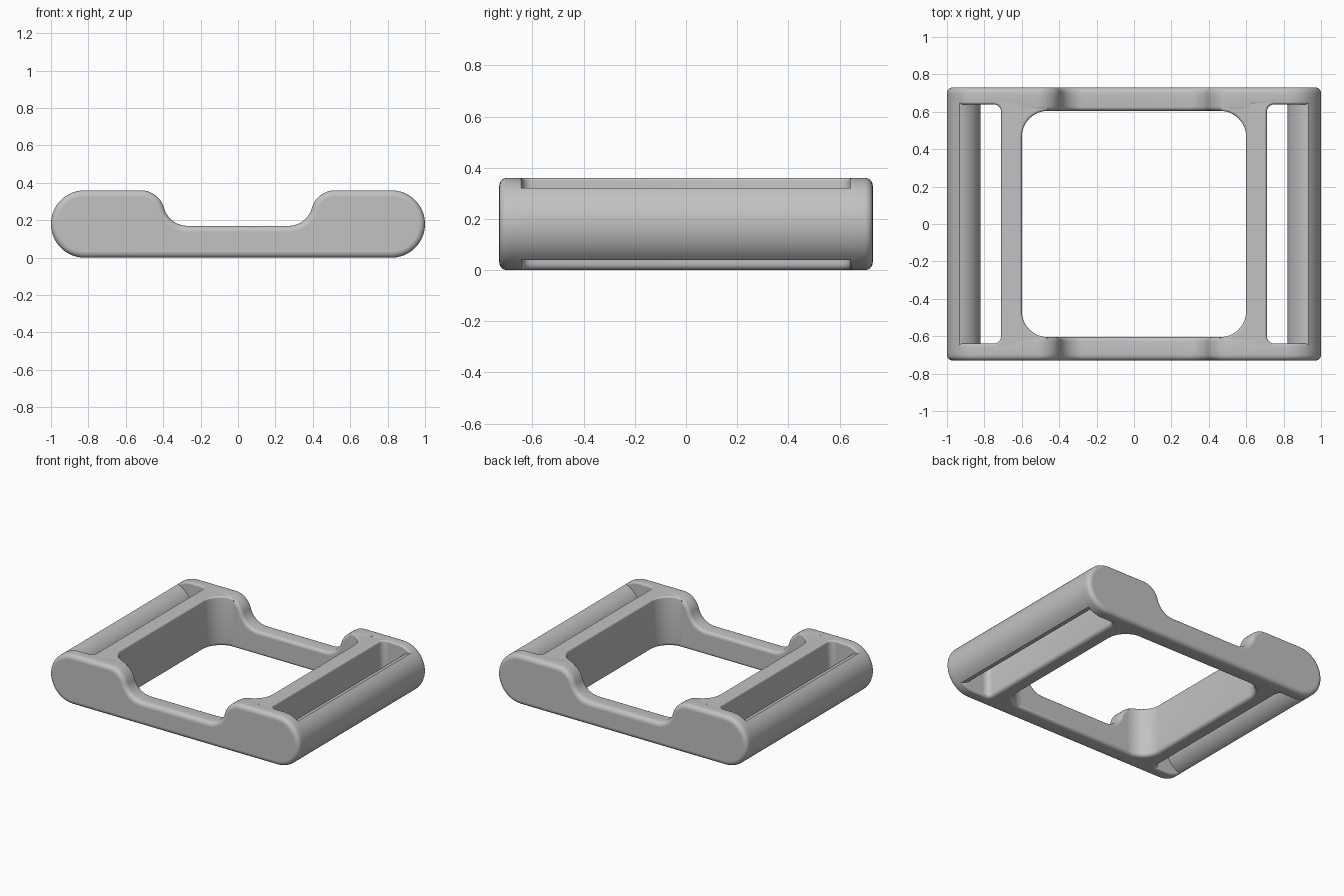
import bpy, bmesh, math
from mathutils import Vector

if "Cube" in bpy.data.objects:
    bpy.data.objects.remove(bpy.data.objects["Cube"])

grey = bpy.data.materials.new("light_grey")
grey.diffuse_color = (0.54, 0.54, 0.54, 1)
grey.use_nodes = True
grey.node_tree.nodes["Principled BSDF"].inputs["Base Color"].default_value = grey.diffuse_color


def arc(cx, cy, r, a0, a1, n):
    return [(cx + r * math.cos(math.radians(a0 + (a1 - a0) * i / n)),
             cy + r * math.sin(math.radians(a0 + (a1 - a0) * i / n))) for i in range(n + 1)]


def inset(pts, d):
    """Move a counter-clockwise outline inward by d."""
    out = []
    for i, p in enumerate(pts):
        a, p, b = Vector(pts[i - 1]), Vector(p), Vector(pts[(i + 1) % len(pts)])
        e1, e2 = (p - a).normalized(), (b - p).normalized()
        n1, n2 = Vector((-e1.y, e1.x)), Vector((-e2.y, e2.x))
        out.append(p + (n1 + n2) * (d / max(1 + n1.dot(n2), 0.3)))
    return out


def fillet_layers(lo, hi, r_lo, r_hi, n=5):
    """(level, inset) pairs of an extrusion with rounded rims."""
    layers = []
    for i in range(n + 1 if r_lo else 1):
        a = math.pi / 2 * (i / n if r_lo else 1)
        layers.append((lo + r_lo * (1 - math.cos(a)), r_lo * (1 - math.sin(a))))
    for i in range(n + 1 if r_hi else 1):
        a = math.pi / 2 * (1 - i / n if r_hi else 1)
        layers.append((hi - r_hi * (1 - math.cos(a)), r_hi * (1 - math.sin(a))))
    return layers


def loft(name, pts, layers, place):
    bm = bmesh.new()
    rings = [[bm.verts.new(place(p[0], p[1], lev)) for p in inset(pts, d)] for lev, d in layers]
    n = len(pts)
    for r0, r1 in zip(rings, rings[1:]):
        for i in range(n):
            j = (i + 1) % n
            bm.faces.new((r0[i], r0[j], r1[j], r1[i])).smooth = True
    bm.faces.new(rings[0])
    bm.faces.new(rings[-1])
    bmesh.ops.recalc_face_normals(bm, faces=bm.faces)
    for e in bm.edges:
        e.smooth = e.calc_face_angle(0) < math.radians(35)
    mesh = bpy.data.meshes.new(name)
    bm.to_mesh(mesh)
    bm.free()
    mesh.materials.append(grey)
    bpy.context.collection.objects.link(bpy.data.objects.new(name, mesh))


# Shared notch curve: right half from the raised end down to the low middle
H, LOW, R, SWEEP = 0.36, 0.17, 0.13, 74.5
notch_right = arc(0.52, H - R, R, 90, 90 + SWEEP, 10) + \
    arc(0.27, LOW + R, R, SWEEP - 90, -90, 10)[1:]
notch = notch_right + [(-x, z) for x, z in reversed(notch_right)]

# Side rail outline with half-round ends, and the thicker middle of the rail
rail = arc(0.82, 0.18, 0.18, -90, 90, 28) + notch + arc(-0.82, 0.18, 0.18, 90, 270, 28)
rail_middle = [(-0.62, 0), (0.62, 0), (0.62, H)] + notch + [(-0.62, H)]

for side, s in (("front", -1), ("back", 1)):
    def along_y(u, v, lev):
        return (u, s * lev, v)
    loft(side + "_rail", rail, fillet_layers(0.64, 0.73, 0.012, 0.03), along_y)
    loft(side + "_rail_inner", rail_middle, fillet_layers(0.605, 0.70, 0.022, 0), along_y)

# Cross bar outline with rounded window corners and slot corners
cross = [(0.46, -0.69), (0.75, -0.69)] + arc(0.75, -0.60, 0.04, 270, 180, 5) \
    + arc(0.75, 0.60, 0.04, 180, 90, 5) + [(0.75, 0.69), (0.46, 0.69)] \
    + arc(0.46, 0.465, 0.14, 90, 0, 12) + arc(0.46, -0.465, 0.14, 0, -90, 12)


def dip(x):
    """Drop of the notch curve below the raised end."""
    return R - math.sqrt(R * R - (0.52 - x) ** 2) if x < 0.52 else 0


# Lens-shaped end bar outline
tip = 51
end_bar = arc(0.82, 0.18, 0.18, -tip, tip, 16) + arc(0.964, 0.18, 0.144, 102.5, 257.5, 20)[1:-1]

for side, s in (("left", -1), ("right", 1)):
    def along_z(u, v, lev):
        return (s * u, v, lev - (dip(u) if lev > 0.3 else 0))

    def bar_y(u, v, lev):
        return (s * u, lev, v)
    loft(side + "_cross_bar", cross, fillet_layers(0, H, 0.025, 0.012), along_z)
    loft(side + "_end_bar", end_bar, fillet_layers(-0.67, 0.67, 0, 0), bar_y)
